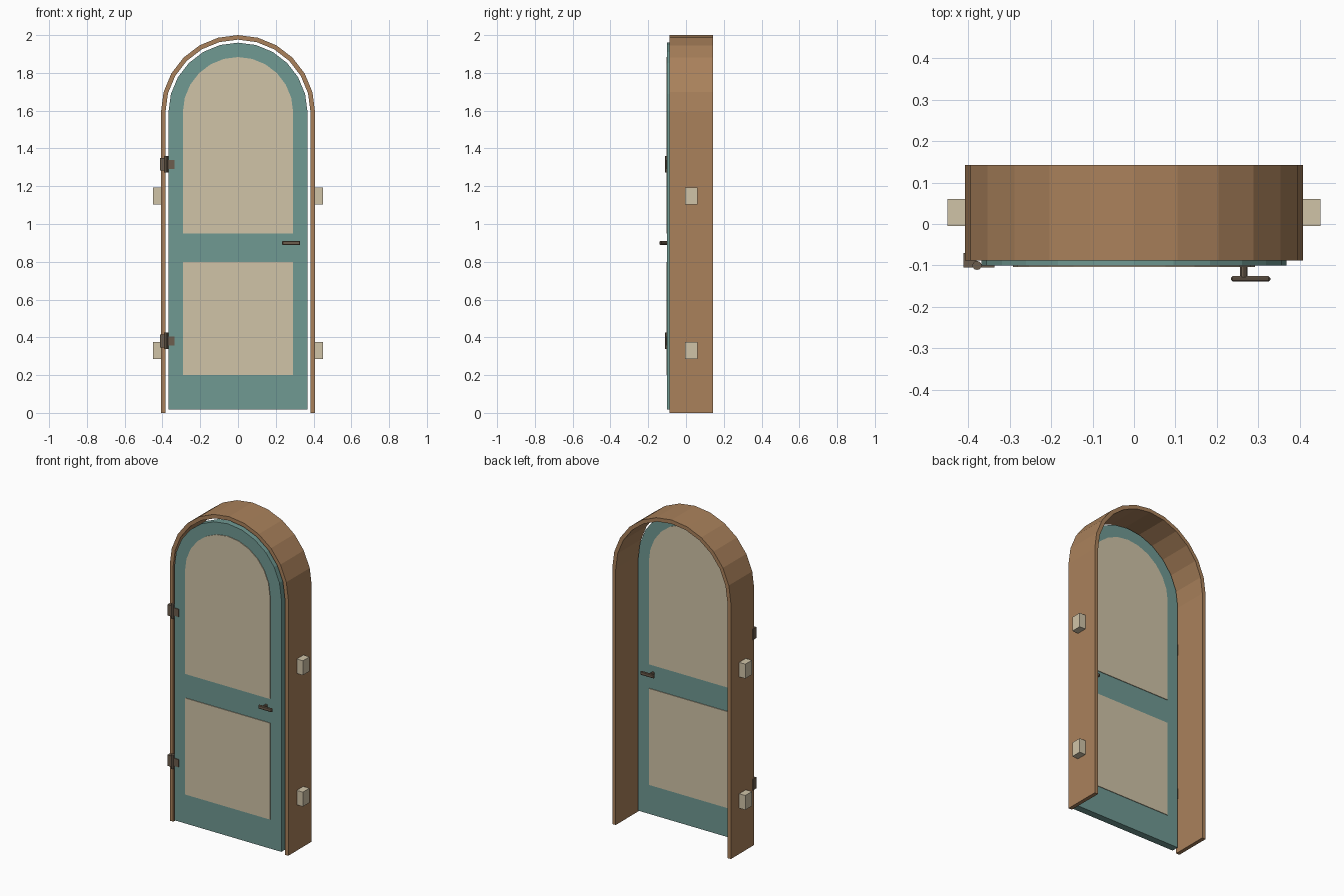
import bpy, bmesh
from math import sin, cos, pi
from mathutils import Matrix

if "Cube" in bpy.data.objects:
    bpy.data.objects.remove(bpy.data.objects["Cube"])

SPRING = 1.592   # height where the arch begins
SEGS = 12


def material(name, rgb):
    m = bpy.data.materials.new(name)
    m.diffuse_color = (*rgb, 1)
    m.use_nodes = True
    m.node_tree.nodes["Principled BSDF"].inputs["Base Color"].default_value = m.diffuse_color
    return m


WOOD = material("wood", (0.40, 0.22, 0.105))
TEAL = material("teal_paint", (0.16, 0.32, 0.29))
CREAM = material("cream", (0.63, 0.55, 0.39))
METAL = material("dark_metal", (0.15, 0.11, 0.075))


def finish(name, bm, mat):
    bmesh.ops.recalc_face_normals(bm, faces=bm.faces)
    me = bpy.data.meshes.new(name)
    bm.to_mesh(me)
    bm.free()
    me.materials.append(mat)
    ob = bpy.data.objects.new(name, me)
    bpy.context.collection.objects.link(ob)
    return ob


def arch(r, z0):
    """Round-topped outline, from bottom right over the arch to bottom left."""
    arc = [(r * cos(pi * i / SEGS), SPRING + r * sin(pi * i / SEGS)) for i in range(SEGS + 1)]
    return [(r, z0)] + arc + [(-r, z0)]


def extrude(name, faces, y0, y1, mat):
    """Extrude flat xz polygons from y0 to y1."""
    bm = bmesh.new()
    for pts in faces:
        bm.faces.new([bm.verts.new((x, y0, z)) for x, z in pts])
    bmesh.ops.remove_doubles(bm, verts=bm.verts, dist=1e-5)
    ret = bmesh.ops.extrude_face_region(bm, geom=bm.faces[:], use_keep_orig=True)
    moved = [g for g in ret["geom"] if isinstance(g, bmesh.types.BMVert)]
    bmesh.ops.translate(bm, verts=moved, vec=(0, y1 - y0, 0))
    return finish(name, bm, mat)


def box(name, x, y, z, mat):
    rect = [(x[0], z[0]), (x[1], z[0]), (x[1], z[1]), (x[0], z[1])]
    return extrude(name, [rect], y[0], y[1], mat)


def rod(name, centre, r, length, axis, mat, sides=10):
    bm = bmesh.new()
    rot = {"x": Matrix.Rotation(pi / 2, 4, "Y"), "y": Matrix.Rotation(pi / 2, 4, "X"),
           "z": Matrix()}[axis]
    bmesh.ops.create_cone(bm, cap_ends=True, segments=sides, radius1=r, radius2=r,
                          depth=length, matrix=Matrix.Translation(centre) @ rot)
    return finish(name, bm, mat)


# Arched frame, open at the bottom
outer, inner = arch(0.408, 0), arch(0.384, 0)
quads = [(outer[i], outer[i + 1], inner[i + 1], inner[i]) for i in range(len(outer) - 1)]
extrude("frame", quads, -0.088, 0.142, WOOD)

# Door leaf and its two raised panels
FRONT, BACK = -0.100, -0.056
extrude("door", [arch(0.368, 0.018)], FRONT, BACK, TEAL)
extrude("upper_panel", [arch(0.292, 0.95)], FRONT - 0.004, BACK + 0.004, CREAM)
box("lower_panel", (-0.292, 0.292), (FRONT - 0.004, BACK + 0.004), (0.20, 0.80), CREAM)

# Wall anchor blocks on both sides
for side, s in (("left", -1), ("right", 1)):
    for level, z in (("lower", 0.33), ("upper", 1.147)):
        box(f"{side}_{level}_anchor", sorted((s * 0.402, s * 0.45)), (-0.005, 0.06),
            (z - 0.045, z + 0.045), CREAM)

# Hinges: frame block, pin and door leaf
for level, z in (("lower", 0.381), ("upper", 1.316)):
    box(f"{level}_hinge_block", (-0.412, -0.380), (-0.105, -0.070), (z - 0.034, z + 0.034), METAL)
    rod(f"{level}_hinge_pin", (-0.379, -0.100, z), 0.011, 0.088, "z", METAL)
    box(f"{level}_hinge_leaf", (-0.380, -0.337), (-0.105, -0.098), (z - 0.024, z + 0.024), METAL)

# Lever handles on both faces
for side, face, d in (("front", FRONT, -1), ("back", BACK, 1)):
    rod(f"{side}_handle_stem", (0.265, face + d * 0.015, 0.90), 0.010, 0.034, "y", METAL)
    lever = box(f"{side}_handle_lever", (0.234, 0.329),
                sorted((face + d * 0.026, face + d * 0.039)), (0.888, 0.911), METAL)
    bev = lever.modifiers.new("bevel", "BEVEL")
    bev.width, bev.segments = 0.004, 1
